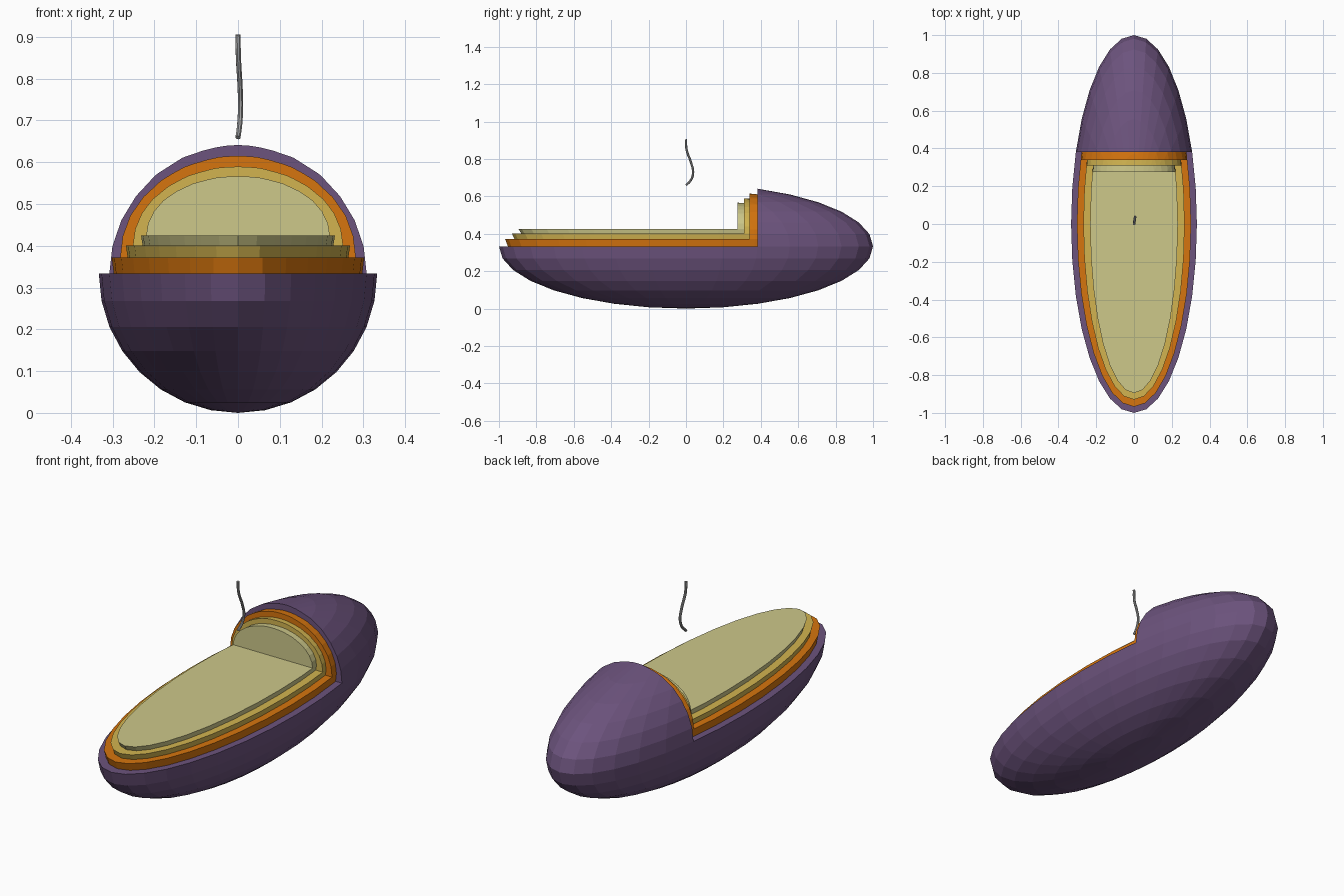
import bpy, bmesh, math
from mathutils import Vector

if "Cube" in bpy.data.objects:
    bpy.data.objects.remove(bpy.data.objects["Cube"])


def material(name, rgb):
    # sRGB 0-255 to linear
    lin = [((c / 255 + 0.055) / 1.055) ** 2.4 if c > 10 else c / 255 / 12.92 for c in rgb]
    m = bpy.data.materials.new(name)
    m.diffuse_color = (*lin, 1)
    m.use_nodes = True
    m.node_tree.nodes["Principled BSDF"].inputs["Base Color"].default_value = m.diffuse_color
    return m


def cut_ellipsoid(name, mat, zc, a, b, c, y_cut):
    """Flat-shaded ellipsoid with its upper front part (z > zc, y < y_cut) removed."""
    bm = bmesh.new()
    bmesh.ops.create_uvsphere(bm, u_segments=32, v_segments=16, radius=1)
    bmesh.ops.scale(bm, vec=(a, b, c), verts=bm.verts)
    bmesh.ops.bisect_plane(bm, geom=bm.verts[:] + bm.edges[:] + bm.faces[:], dist=1e-4,
                           plane_co=(0, y_cut, 0), plane_no=(0, 1, 0))
    gone = [f for f in bm.faces
            if f.calc_center_median().z > 0 and f.calc_center_median().y < y_cut]
    bmesh.ops.delete(bm, geom=gone, context='FACES')
    e = 1e-3
    # flat ledge and upright cut face
    ledge = [v for v in bm.verts if abs(v.co.z) < e and v.co.y < y_cut + e]
    ledge.sort(key=lambda v: math.atan2(v.co.x / a, -v.co.y / b))
    wall = [v for v in bm.verts if abs(v.co.y - y_cut) < e and v.co.z > -e]
    wall.sort(key=lambda v: math.atan2(v.co.z + e, v.co.x))
    bm.faces.new(ledge)
    bm.faces.new(wall)
    bmesh.ops.recalc_face_normals(bm, faces=bm.faces)
    me = bpy.data.meshes.new(name)
    bm.to_mesh(me)
    bm.free()
    me.materials.append(mat)
    ob = bpy.data.objects.new(name, me)
    ob.location.z = zc
    bpy.context.collection.objects.link(ob)


# Nested layers: name, colour, centre z, half sizes x y z, cut position y
layers = [
    ("outer_skin", "purple", (108, 83, 125), 0.333, 0.333, 1.0, 0.333, 0.381),
    ("orange_layer", "orange", (214, 117, 14), 0.372, 0.302, 0.967, 0.260, 0.34),
    ("yellow_layer", "golden yellow", (210, 180, 80), 0.400, 0.268, 0.93, 0.2015, 0.31),
    ("pale_core", "pale yellow", (205, 200, 138), 0.425, 0.232, 0.895, 0.149, 0.275),
]
for name, col, rgb, *dims in layers:
    cut_ellipsoid(name, material(col, rgb), *dims)

# Thin curved strand floating above
cu = bpy.data.curves.new("strand", 'CURVE')
cu.dimensions = '3D'
cu.bevel_depth = 0.0065
cu.bevel_resolution = 2
cu.resolution_u = 5
cu.use_fill_caps = True
path = [(0, 0, 0.905), (0.001, 0.003, 0.85), (0.005, 0.027, 0.78),
        (0.006, 0.038, 0.73), (0.004, 0.028, 0.69), (0, 0, 0.659)]
sp = cu.splines.new('BEZIER')
sp.bezier_points.add(len(path) - 1)
for p, co in zip(sp.bezier_points, path):
    p.co = co
    p.handle_left_type = p.handle_right_type = 'AUTO'
cu.materials.append(material("grey", (165, 165, 165)))
strand = bpy.data.objects.new("strand", cu)
bpy.context.collection.objects.link(strand)
bpy.context.view_layer.objects.active = strand
strand.select_set(True)
bpy.ops.object.convert(target='MESH')
bpy.ops.object.shade_smooth_by_angle()
